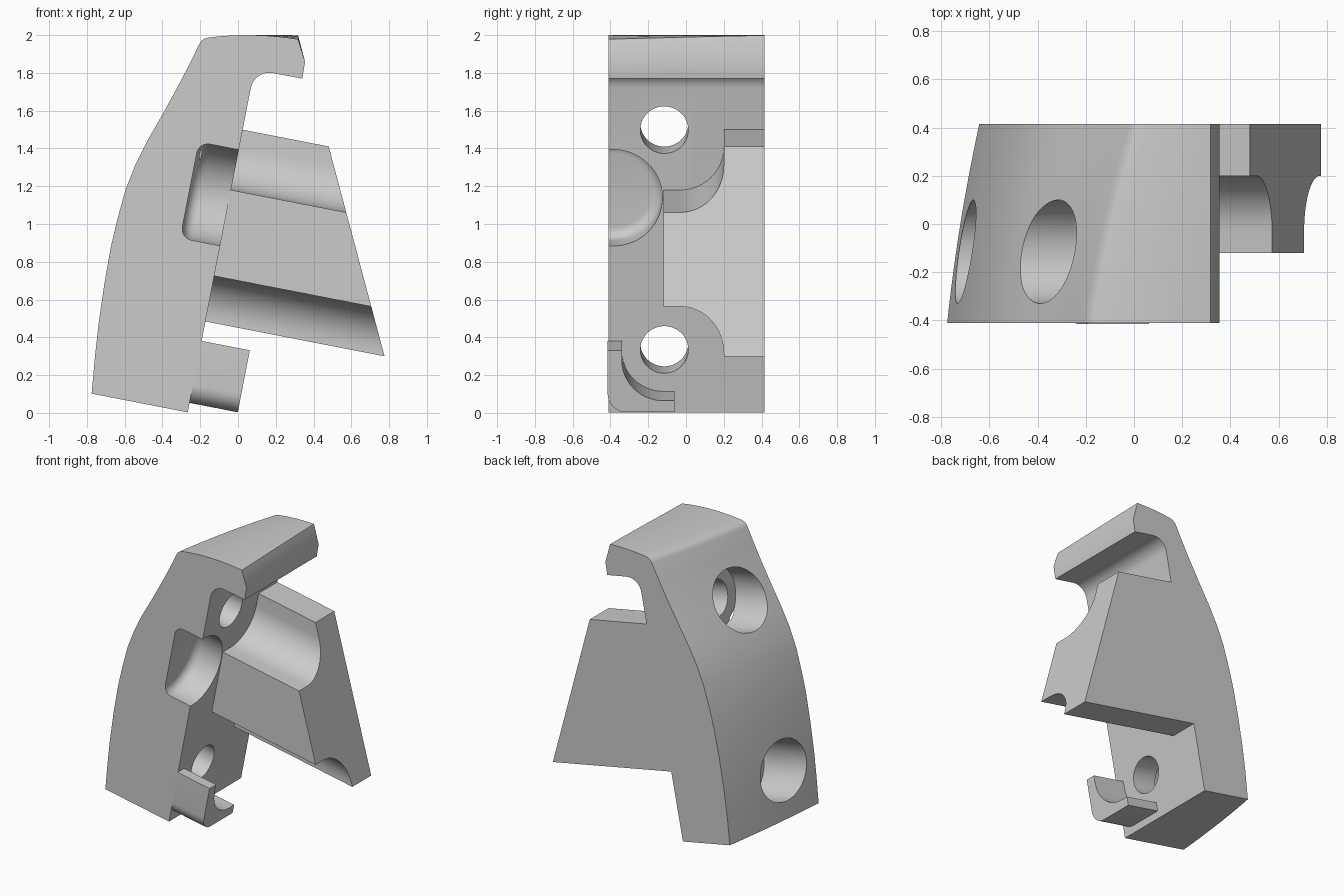
import bpy, bmesh
from math import sin, cos, pi, radians

if "Cube" in bpy.data.objects:
    bpy.data.objects.remove(bpy.data.objects["Cube"])

# Tilted frame of the mounting face: n points out of the face, u runs up along it
CA, SA = cos(radians(11)), sin(radians(11))
OX, OZ = -0.266, 0.003
Y0, Y1 = -0.41, 0.415


def P(n, u, y=0.0):
    return (OX + n * CA + u * SA, y, OZ - n * SA + u * CA)


def arc(cx, cy, r, a0, a1, steps=12):
    return [(cx + r * cos(radians(a0 + (a1 - a0) * i / steps)),
             cy + r * sin(radians(a0 + (a1 - a0) * i / steps))) for i in range(steps + 1)]


def circle(cy, cu, r, steps=48):
    return arc(cy, cu, r, 0, 360, steps)[:-1]


def loft(name, rings):
    """Closed solid through rings that share the same point count."""
    bm = bmesh.new()
    vs = [[bm.verts.new(p) for p in ring] for ring in rings]
    count = len(vs[0])
    for a, b in zip(vs, vs[1:]):
        for i in range(count):
            j = (i + 1) % count
            bm.faces.new((a[i], a[j], b[j], b[i]))
    bm.faces.new(vs[0])
    bm.faces.new(vs[-1])
    bmesh.ops.recalc_face_normals(bm, faces=bm.faces)
    me = bpy.data.meshes.new(name)
    bm.to_mesh(me)
    bm.free()
    ob = bpy.data.objects.new(name, me)
    bpy.context.collection.objects.link(ob)
    return ob


def prism(name, outline, n0, n1):
    """Extrude a (y, u) outline along n; n1 may be a function of u."""
    end = n1 if callable(n1) else (lambda u: n1)
    return loft(name, [[P(n0, u, y) for y, u in outline],
                       [P(end(u), u, y) for y, u in outline]])


def cut(target, cutter):
    cutter.hide_render = True
    mod = target.modifiers.new("cut", 'BOOLEAN')
    mod.operation, mod.solver, mod.object = 'DIFFERENCE', 'EXACT', cutter
    bpy.context.view_layer.objects.active = target
    bpy.ops.object.modifier_apply(modifier=mod.name)
    bpy.data.objects.remove(cutter, do_unlink=True)


# Body: side profile whose curved back drifts forward across the width
BACK = [(-0.775, 0.105), (-0.757, 0.3), (-0.737, 0.48), (-0.708, 0.68), (-0.675, 0.87),
        (-0.64, 1.02), (-0.596, 1.18), (-0.545, 1.31), (-0.483, 1.435), (-0.4, 1.58),
        (-0.32, 1.725), (-0.255, 1.85), (-0.205, 1.953), (-0.195, 1.968), (-0.18, 1.98)]


def body_slice(y):
    t = (y - Y0) / (Y1 - Y0)
    bend = 0.65 * t + 0.35 * t * t
    ring = []
    for i, (x, z) in enumerate(BACK):
        x += bend * (0.13 + 0.03 * z)
        if i == 0:
            z = OZ - (x - OX) * SA / CA
        ring.append((x, y, z))
    dx = 0.19 * bend
    for i in range(10):
        x = -0.16 + dx + (0.318 + 0.16 - dx) * i / 9
        ring.append((x, y, 2 - 0.3 * (x - dx - 0.05) ** 2))
    ring += [(0.355, y, 1.86), (0.34, y, 1.77)]
    ring += [P(n, u, y) for n, u in arc(0.1, 1.749, 0.1, 90, 180, 8)]
    ring.append(P(0, 0, y))
    return ring


body = loft("clamp_body", [body_slice(Y0 + (Y1 - Y0) * i / 12) for i in range(13)])

# Two counterbored screw holes
for u in (0.338, 1.523):
    cut(body, prism("hole_cutter", circle(-0.115, u, 0.127), -0.4, 0.1))
    cut(body, prism("counterbore_cutter", circle(-0.115, u, 0.215), -0.9, -0.19))

# Round pocket with a filleted floor, open to the front side
steps = [(0.05, 0.26), (-0.155, 0.26)]
steps += [(-0.155 - 0.06 * sin(a * pi / 12), 0.2 + 0.06 * cos(a * pi / 12)) for a in range(1, 7)]
cut(body, loft("pocket_cutter",
               [[P(n, u, y) for y, u in circle(-0.385, 1.157, r, 64)] for n, r in steps]))

# Wedge block with rounded reliefs around both screw holes
wedge_outline = ([(-0.12, 0.735)] + arc(-0.03, 0.505, 0.23, 90, 0) +
                 [(0.2, 0.49), (Y1, 0.49), (Y1, 1.524), (0.2, 1.524)] +
                 arc(-0.03, 1.429, 0.23, 0, -90) + [(-0.12, 1.199)])
wedge = prism("wedge_block", wedge_outline, 0, lambda u: 0.966 - (u - 0.49) * 0.4855)

# Small corner lip curling around the lower hole
lip_outline = ([(-0.415, 0.385)] + arc(-0.315, 0.151, 0.1, 180, 270, 8) +
               [(-0.06, 0.051), (-0.06, 0.113)] +
               arc(-0.12, 0.333, 0.22, 270, 180) + [(-0.34, 0.385)])
lip = prism("corner_lip", lip_outline, 0, 0.26)

# Smooth curved faces, keep hard edges
for ob in (body, wedge, lip):
    bpy.ops.object.select_all(action='DESELECT')
    ob.select_set(True)
    bpy.context.view_layer.objects.active = ob
    bpy.ops.object.shade_smooth_by_angle(angle=radians(30))
